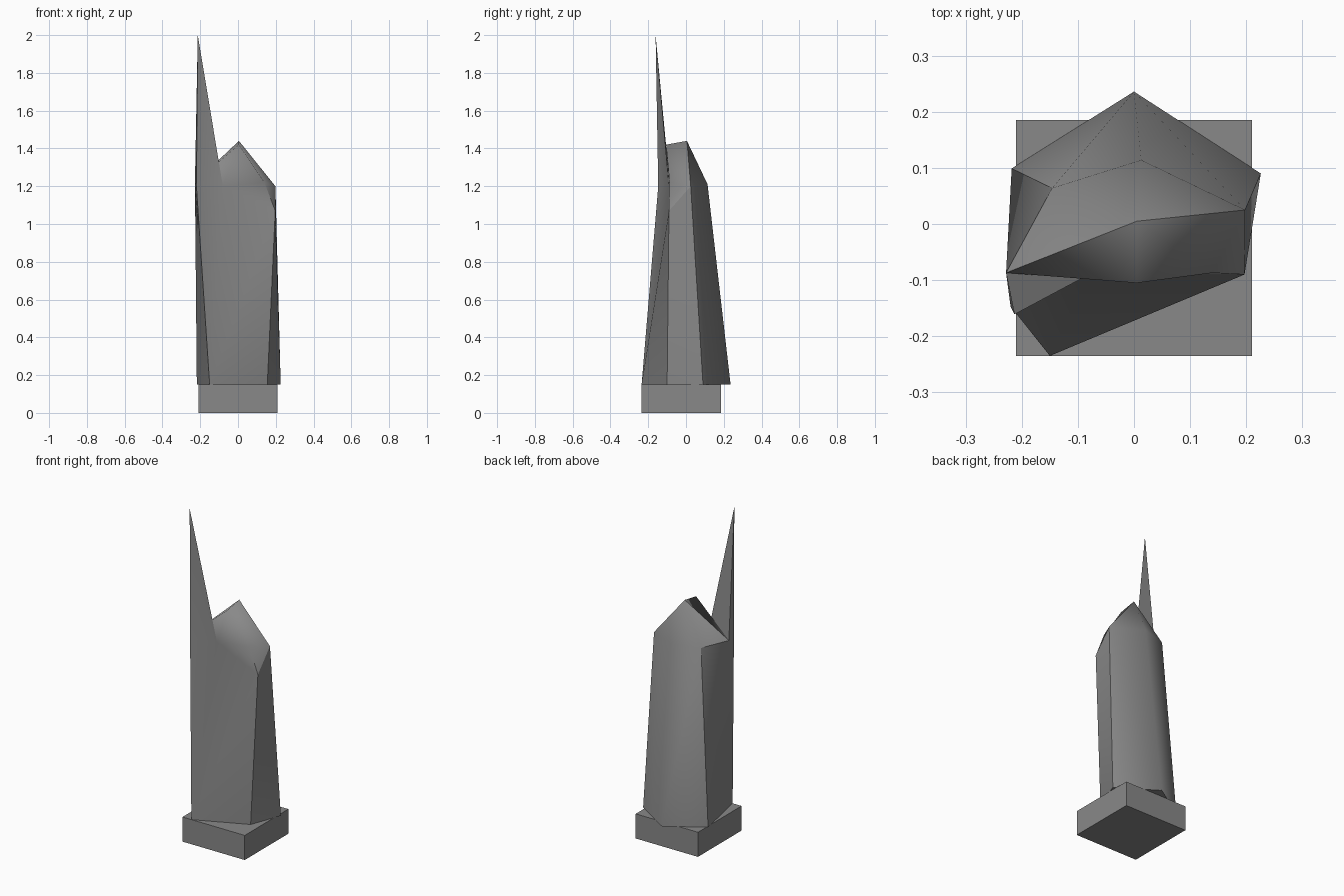
import bpy
import bmesh
from mathutils import Matrix

cube = bpy.data.objects.get("Cube")
if cube:
    bpy.data.objects.remove(cube, do_unlink=True)


def make_material(name, colour):
    mat = bpy.data.materials.new(name)
    mat.use_nodes = True
    mat.diffuse_color = colour
    mat.node_tree.nodes["Principled BSDF"].inputs["Base Color"].default_value = colour
    return mat


stone = make_material("stone_grey", (0.25, 0.25, 0.25, 1))


def make_object(name, bm):
    bmesh.ops.recalc_face_normals(bm, faces=bm.faces[:])
    mesh = bpy.data.meshes.new(name)
    bm.to_mesh(mesh)
    bm.free()
    mesh.materials.append(stone)
    obj = bpy.data.objects.new(name, mesh)
    bpy.context.collection.objects.link(obj)
    return obj


# Square plinth
FOOT = 0.15
bm = bmesh.new()
bmesh.ops.create_cube(bm, size=1, matrix=Matrix.Translation((0, -0.025, FOOT / 2))
                      @ Matrix.Diagonal((0.42, 0.42, FOOT, 1)))
make_object("plinth", bm)

# Corners of the crystal: foot ring, shoulder ring, crown and spire tip
points = {
    "foot_back": (0, 0.236, FOOT),
    "foot_back_left": (0.226, 0.09, FOOT),
    "foot_front_left": (0.155, -0.10, FOOT),
    "foot_front_right": (-0.15, -0.235, FOOT),
    "foot_back_right": (-0.218, 0.099, FOOT),
    "back": (0.013, 0.114, 1.21),
    "back_left": (0.198, 0.025, 1.2),
    "front_left": (0.197, -0.09, 1.07),
    "notch": (0.14, -0.087, 1.22),
    "slit": (-0.08, -0.09, 1.2),
    "front_right": (-0.22, -0.147, 1.2),
    "side_right": (-0.228, -0.087, 1.22),
    "back_right": (-0.146, 0.064, 1.21),
    "crown": (0.005, 0.005, 1.44),
    "crown_front": (0.005, -0.105, 1.42),
    "tip": (-0.213, -0.161, 2.0),
}
bm = bmesh.new()
corner = {name: bm.verts.new(co) for name, co in points.items()}


def fan(centre, rim):
    """Triangles from one corner to each pair of neighbours along a rim."""
    rim = rim.split()
    for a, b in zip(rim, rim[1:]):
        bm.faces.new([corner[centre], corner[a], corner[b]])


# Underside
bm.faces.new([v for name, v in corner.items() if name.startswith("foot")])
# Tall walls
fan("foot_back", "foot_back_right back_right back back_left foot_back_left")
fan("foot_back_left", "back_left front_left foot_front_left")
fan("foot_front_right", "foot_front_left front_left slit front_right side_right foot_back_right")
fan("side_right", "foot_back_right back_right")
fan("notch", "slit front_left back_left")
# Sloping crown
fan("crown", "side_right back_right back back_left notch crown_front side_right")
fan("crown_front", "side_right slit notch")
# Thin spire
fan("tip", "front_right slit side_right front_right")

# Smooth faces, with the main ridges kept sharp
for face in bm.faces:
    face.smooth = True
bm.edges.ensure_lookup_table()
ridges = [
    "foot_back foot_back_left foot_front_left foot_front_right foot_back_right foot_back",
    "foot_back_left back_left crown side_right tip slit side_right back_right foot_back_right",
    "foot_front_left front_left notch",
    "back_left front_left",
    "foot_front_right front_right tip",
]
for ridge in ridges:
    names = ridge.split()
    for a, b in zip(names, names[1:]):
        edge = bm.edges.get((corner[a], corner[b]))
        if edge:
            edge.smooth = False
make_object("crystal_tower", bm)
